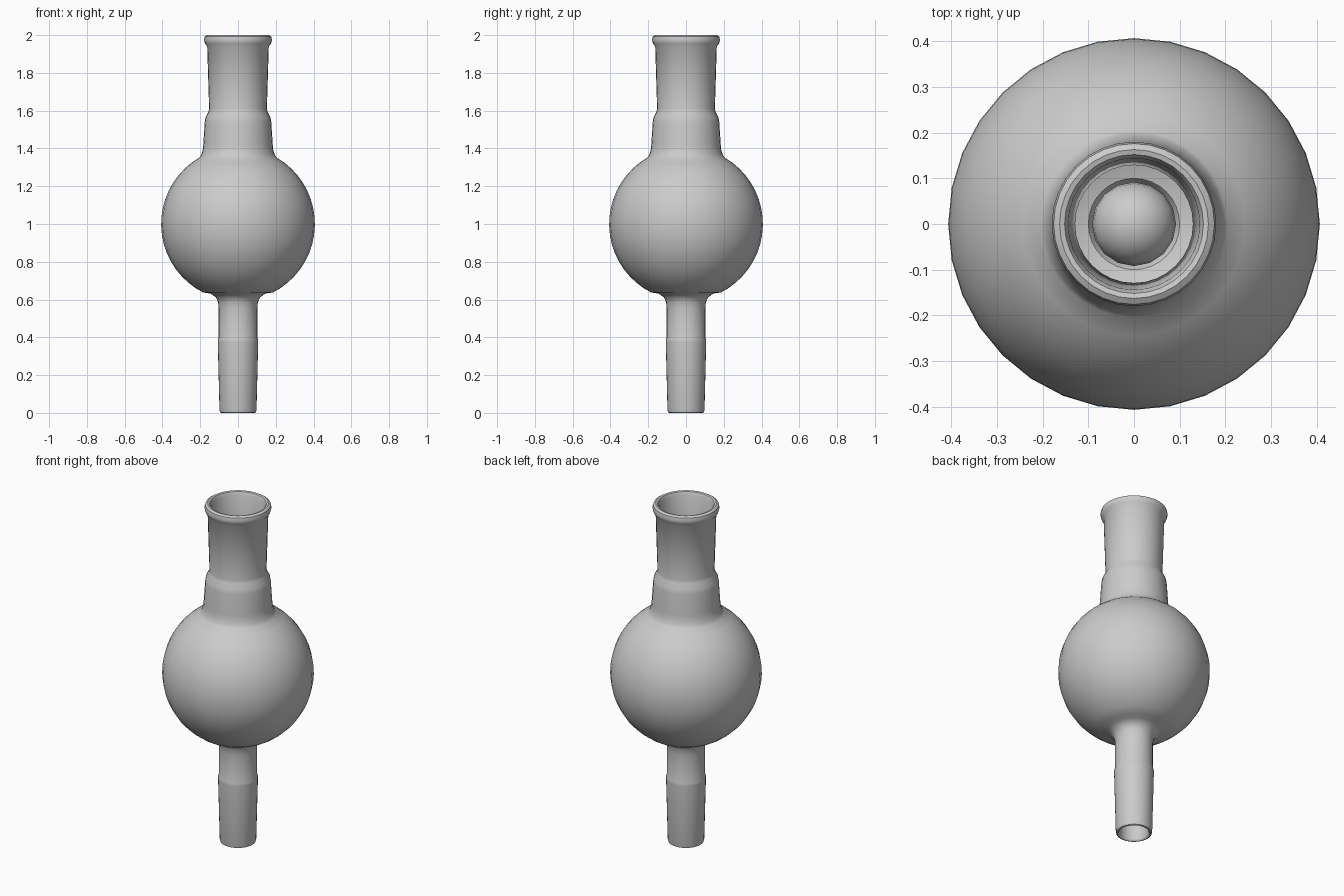
import bpy, math

if "Cube" in bpy.data.objects:
    bpy.data.objects.remove(bpy.data.objects["Cube"])

def arc(r, cz, a0, a1, n):
    """Profile points on a circle about the axis, angles from horizontal."""
    return [(r * math.cos(math.radians(a0 + (a1 - a0) * i / n)),
             cz + r * math.sin(math.radians(a0 + (a1 - a0) * i / n))) for i in range(n + 1)]

def lathe(name, profile, seg):
    """Revolve a closed (r, z) profile around z; points on the axis become one pole."""
    verts, rings, faces = [], [], []
    for r, z in profile:
        k = len(verts)
        if r < 1e-4:
            verts.append((0, 0, z))
            rings.append([k] * seg)
        else:
            verts += [(r * math.cos(2 * math.pi * i / seg),
                       r * math.sin(2 * math.pi * i / seg), z) for i in range(seg)]
            rings.append(list(range(k, k + seg)))
    for j, a in enumerate(rings):
        b = rings[(j + 1) % len(rings)]
        for i in range(seg):
            m = (i + 1) % seg
            face = list(dict.fromkeys((a[i], a[m], b[m], b[i])))
            if len(face) > 2:
                faces.append(face)
    me = bpy.data.meshes.new(name)
    me.from_pydata(verts, [], faces)
    me.update()
    ob = bpy.data.objects.new(name, me)
    bpy.context.collection.objects.link(ob)
    return ob

def smooth(ob):
    bpy.ops.object.select_all(action='DESELECT')
    bpy.context.view_layer.objects.active = ob
    ob.select_set(True)
    bpy.ops.object.shade_smooth_by_angle(angle=math.radians(40))

# Glass shell: lower joint, bulb, neck and rim, then back down the inside
lower = [(.078, .012), (.082, .003), (.088, 0), (.095, .003), (.098, .015),
         (.107, .375), (.107, .386), (.102, .40), (.102, .55), (.105, .585),
         (.117, .612), (.145, .632)]
neck = [(.196, 1.365), (.187, 1.39), (.184, 1.42), (.176, 1.54), (.172, 1.565),
        (.156, 1.595), (.153, 1.61), (.163, 1.94), (.175, 1.955),
        (.180, 1.975), (.176, 1.992), (.163, 2.0), (.152, 1.997), (.144, 1.98)]
inside = [(.129, 1.60), (.142, 1.565), (.150, 1.54), (.158, 1.42), (.164, 1.36)]
shell = lathe("glass_bulb_body",
              lower + arc(.407, 1, -63, 60, 18) + neck + inside
              + arc(.385, 1, 63, -70, 18) + [(.10, .63), (.08, .60)], 32)
smooth(shell)

# Closed, domed splash tube standing inside the bulb
tube = lathe("inner_splash_tube",
             [(.092, .59)] + arc(.092, 1.06, 0, 90, 6)
             + arc(.076, 1.06, 90, 0, 6) + [(.076, .59)], 16)

# Vapour holes through the tube wall
for i in range(2):
    bpy.ops.mesh.primitive_cylinder_add(
        vertices=16, radius=.035, depth=.4, location=(0, 0, .97),
        rotation=(math.pi / 2, 0, (i + .5) * math.pi / 2))
    cutter = bpy.context.object
    cutter.name = "hole_cutter"
    cutter.hide_render = True
    mod = tube.modifiers.new("hole", 'BOOLEAN')
    mod.operation = 'DIFFERENCE'
    mod.object = cutter
    bpy.context.view_layer.objects.active = tube
    bpy.ops.object.modifier_apply(modifier=mod.name)
    bpy.data.objects.remove(cutter)
smooth(tube)
